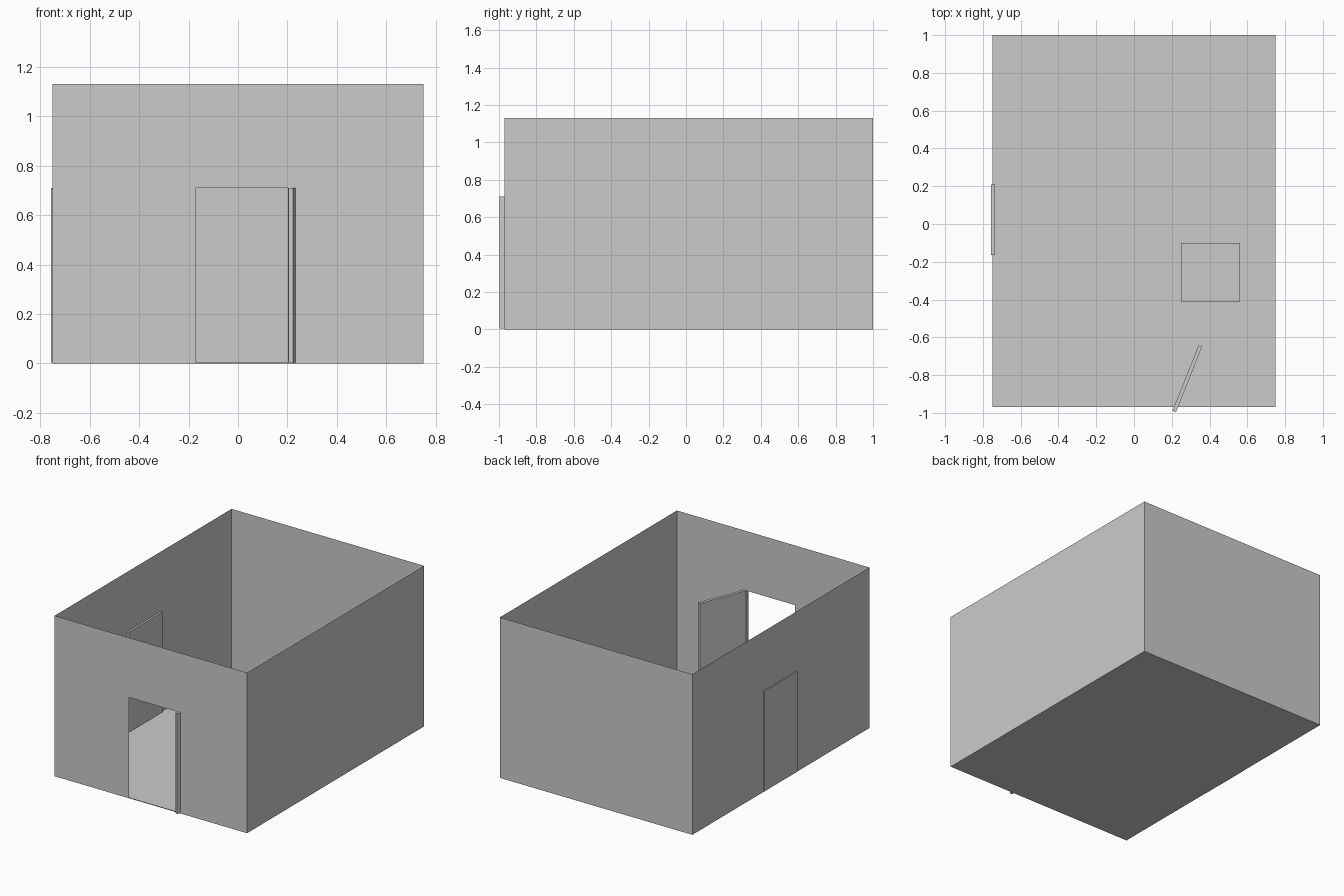
import bpy, bmesh, math
from mathutils import Matrix

if "Cube" in bpy.data.objects:
    bpy.data.objects.remove(bpy.data.objects["Cube"])

X0, X1, Y0, Y1, H = -0.75, 0.75, -0.97, 1.0, 1.13   # room bounds
DW, DB, DT, TH = 0.373, 0.004, 0.71, 0.02           # door width, bottom, top, thickness
FRONT_DOOR, LEFT_DOOR = -0.17, -0.164               # start of each opening


def make_object(name, bm):
    mesh = bpy.data.meshes.new(name)
    bm.to_mesh(mesh)
    bm.free()
    obj = bpy.data.objects.new(name, mesh)
    bpy.context.collection.objects.link(obj)
    return obj


def box(name, size, center):
    bm = bmesh.new()
    bmesh.ops.create_cube(bm, size=1, matrix=Matrix.Diagonal((*size, 1)))
    obj = make_object(name, bm)
    obj.location = center
    return obj


def rect(a0, a1, z0, z1):
    return [(a0, z0), (a1, z0), (a1, z1), (a0, z1)]


def wall(bm, place, a0, a1, door=None):
    """Thin wall sheet, optionally framed around a door opening."""
    outer = [bm.verts.new(place(*p)) for p in rect(a0, a1, 0, H)]
    if door is None:
        bm.faces.new(outer)
        return
    inner = [bm.verts.new(place(*p)) for p in rect(door, door + DW, DB, DT)]
    for i in range(4):
        j = (i + 1) % 4
        bm.faces.new((outer[i], outer[j], inner[j], inner[i]))


# Open-topped room: floor and four thin walls
bm = bmesh.new()
bm.faces.new([bm.verts.new((x, y, 0)) for x, y in rect(X0, X1, Y0, Y1)])
wall(bm, lambda a, z: (a, Y0, z), X0, X1, FRONT_DOOR)
wall(bm, lambda a, z: (a, Y1, z), X0, X1)
wall(bm, lambda a, z: (X0, a, z), Y0, Y1, LEFT_DOOR)
wall(bm, lambda a, z: (X1, a, z), Y0, Y1)
bmesh.ops.remove_doubles(bm, verts=bm.verts, dist=1e-4)
bmesh.ops.recalc_face_normals(bm, faces=bm.faces)
make_object("room_walls_and_floor", bm)

# Closed door in the left wall, and open door swung into the room
mid_z = (DB + DT) / 2
box("closed_door", (TH, DW, DT - DB), (-0.746, LEFT_DOOR + DW / 2, mid_z))
open_door = box("open_door", (DW, TH, DT - DB), (0.282, -0.819, mid_z))
open_door.rotation_euler.z = math.radians(68.3)

# Square box standing on the floor
box("floor_box", (0.31, 0.31, 0.31), (0.405, -0.255, 0.155))
